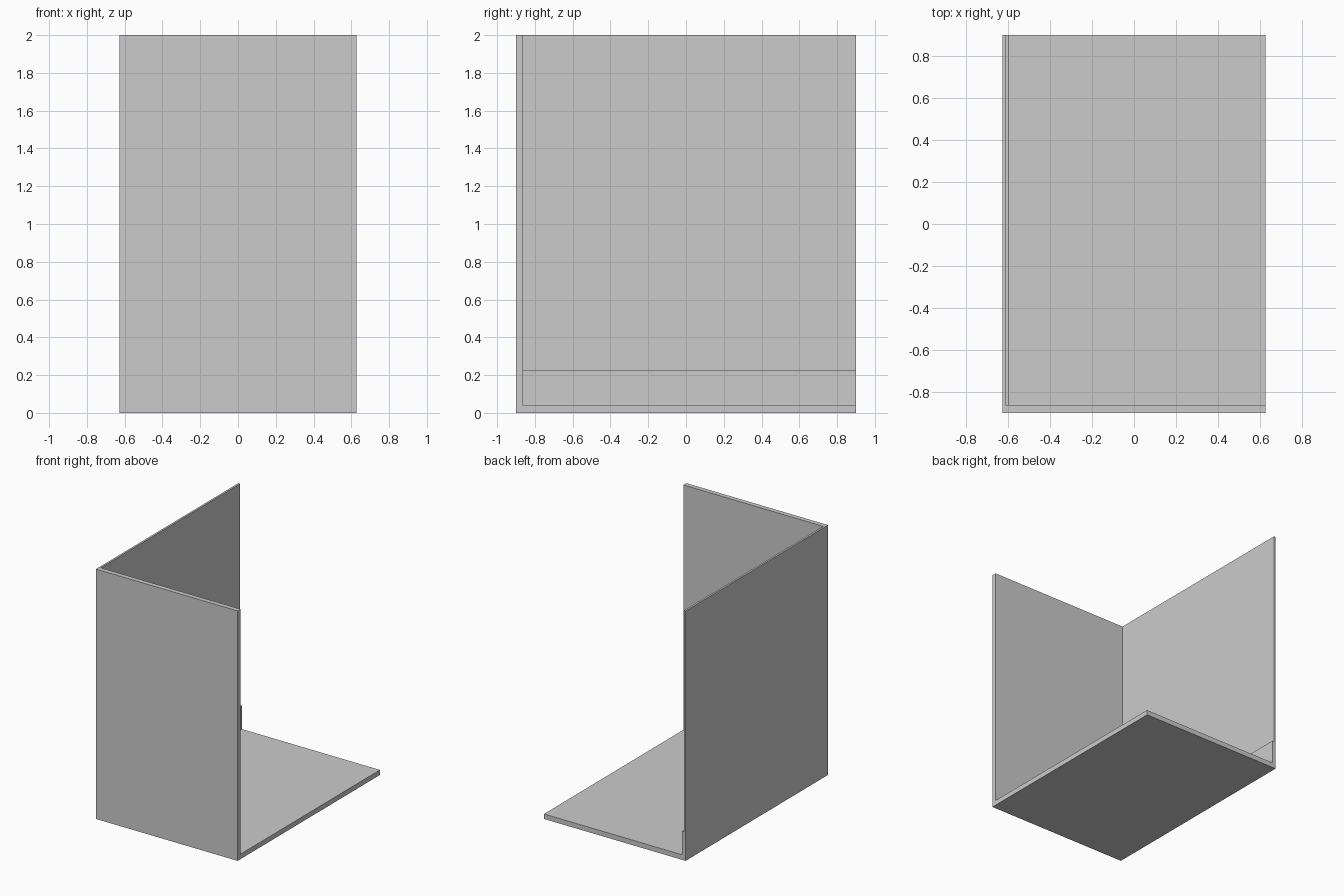
import bpy, bmesh

if "Cube" in bpy.data.objects:
    bpy.data.objects.remove(bpy.data.objects["Cube"])

W, D, H = 0.627, 0.9, 2.0        # half width, half depth, height
FLOOR, FRONT = 0.04, 0.038       # floor and front wall thickness
WALL_X, SKIRT_X, SKIRT_Z = -0.611, -0.595, 0.228


def extrude_profile(name, profile, y0, y1):
    """Extrude an x-z outline along y into a solid."""
    bm = bmesh.new()
    face = bm.faces.new([bm.verts.new((x, y0, z)) for x, z in profile])
    new = bmesh.ops.extrude_face_region(bm, geom=[face])["geom"]
    verts = [v for v in new if isinstance(v, bmesh.types.BMVert)]
    bmesh.ops.translate(bm, verts=verts, vec=(0, y1 - y0, 0))
    bmesh.ops.recalc_face_normals(bm, faces=bm.faces)
    mesh = bpy.data.meshes.new(name)
    bm.to_mesh(mesh)
    bm.free()
    obj = bpy.data.objects.new(name, mesh)
    bpy.context.collection.objects.link(obj)
    return obj


# Outer block of the room corner
room = extrude_profile("room_corner", [(-W, 0), (W, 0), (W, H), (-W, H)], -D, D)

# Open interior: leaves floor, front wall, side wall and its low skirting step
interior = extrude_profile(
    "interior_cutter",
    [(SKIRT_X, FLOOR), (W + 1, FLOOR), (W + 1, H + 1),
     (WALL_X, H + 1), (WALL_X, SKIRT_Z), (SKIRT_X, SKIRT_Z)],
    -D + FRONT, D + 1)
interior.hide_render = True

cut = room.modifiers.new("open_interior", "BOOLEAN")
cut.operation = "DIFFERENCE"
cut.solver = "EXACT"
cut.object = interior

# Apply the cut and drop the cutter
bpy.context.view_layer.objects.active = room
room.select_set(True)
bpy.ops.object.modifier_apply(modifier=cut.name)
bpy.data.objects.remove(interior)
